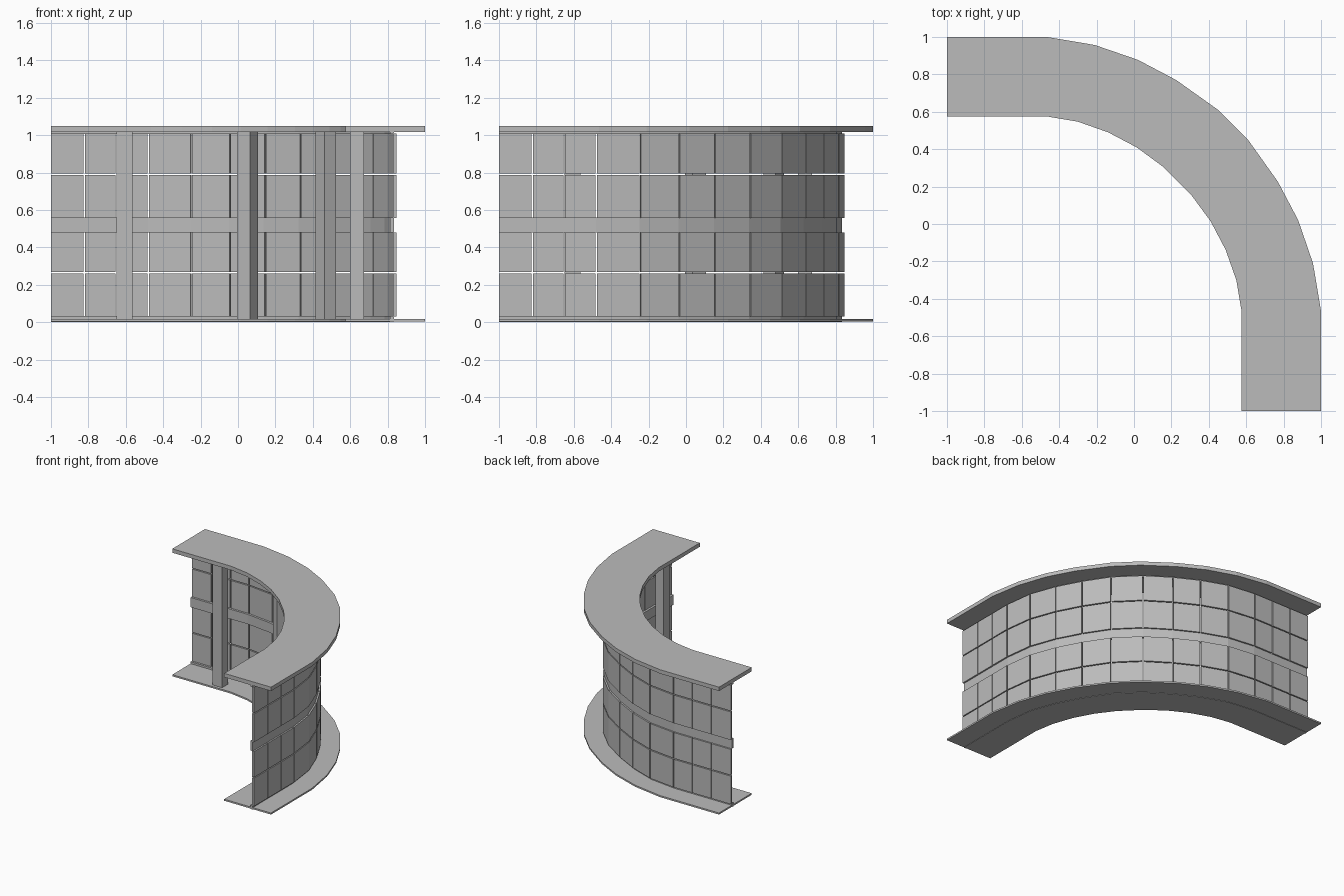
import bpy, bmesh
from math import radians
from mathutils import Vector, Matrix

if "Cube" in bpy.data.objects:
    bpy.data.objects.remove(bpy.data.objects["Cube"])

grey = bpy.data.materials.new("warm_grey")
grey.use_nodes = True
grey.diffuse_color = (0.5, 0.5, 0.5, 1)
grey.node_tree.nodes["Principled BSDF"].inputs["Base Color"].default_value = (0.5, 0.5, 0.5, 1)


def add_object(name, bm):
    bmesh.ops.recalc_face_normals(bm, faces=bm.faces)
    mesh = bpy.data.meshes.new(name)
    bm.to_mesh(mesh)
    bm.free()
    mesh.materials.append(grey)
    obj = bpy.data.objects.new(name, mesh)
    bpy.context.collection.objects.link(obj)
    return obj


def mirrored(half):
    # The plan is symmetrical about the diagonal x = y
    return [Vector(p) for p in half] + [Vector((y, x)) for x, y in reversed(half)]


def offset(path, d):
    # Move a plan line inward by d with mitred corners
    result = []
    for i, p in enumerate(path):
        a = (p - path[i - 1]).normalized() if i else (path[1] - p).normalized()
        b = (path[i + 1] - p).normalized() if i < len(path) - 1 else a
        na, nb = Vector((a.y, -a.x)), Vector((b.y, -b.x))
        n = (na + nb).normalized()
        result.append(p + n * d / n.dot(na))
    return result


def strip(bm, outer, inner, z0, z1):
    # Solid ribbon between two plan lines
    rings = [[bm.verts.new((p.x, p.y, z)) for p, z in
              ((o, z0), (o, z1), (i, z1), (i, z0))] for o, i in zip(outer, inner)]
    for r, s in zip(rings, rings[1:]):
        for k in range(4):
            j = (k + 1) % 4
            bm.faces.new((r[k], r[j], s[j], s[k]))
    bm.faces.new(rings[0])
    bm.faces.new(rings[-1][::-1])


slab_outer = mirrored([(-1, 1), (-0.465, 1), (-0.21, 0.957), (0.02, 0.878),
                       (0.225, 0.77), (0.45, 0.61)])
slab_inner = mirrored([(-1, 0.575), (-0.465, 0.575), (-0.30, 0.547), (-0.138, 0.49),
                       (0.014, 0.41), (0.157, 0.307 - 0.005)])
# The inner curve's middle facet mirrors about the diagonal
slab_inner[5], slab_inner[6] = Vector((0.157, 0.305)), Vector((0.305, 0.157))
wall = mirrored([(-1, 0.847), (-0.823, 0.847), (-0.65, 0.847), (-0.48, 0.847), (-0.245, 0.817),
                 (-0.035, 0.74), (0.155, 0.64), (0.345, 0.515)])

# Floor and roof slabs
for name, z0, z1 in (("floor_slab", 0.003, 0.016), ("roof_slab", 1.018, 1.05)):
    bm = bmesh.new()
    strip(bm, slab_outer, slab_inner, z0, z1)
    add_object(name, bm)

# Horizontal rails of the wall
rail_outer, rail_inner = offset(wall, 0.013), offset(wall, 0.035)
for name, z0, z1 in (("bottom_rail", 0, 0.032), ("middle_rail", 0.48, 0.56),
                     ("top_rail", 1.005, 1.03)):
    bm = bmesh.new()
    strip(bm, rail_outer, rail_inner, z0, z1)
    add_object(name, bm)

# Wall panels with narrow joints
panel_inner = offset(wall, 0.018)
joint = 0.004
for name, z0, z1 in (("lower_panels", 0.03, 0.48), ("upper_panels", 0.557, 1.008)):
    bm = bmesh.new()
    mid = z0 + (z1 - z0) * 0.52
    for a, b, c, d in zip(wall, wall[1:], panel_inner, panel_inner[1:]):
        step = (b - a).normalized() * joint
        first = step if a != wall[0] else step * 0
        last = step if b != wall[-1] else step * 0
        for low, high in ((z0, mid - joint), (mid + joint, z1)):
            strip(bm, [a + first, b - last], [c + first, d - last], low, high)
    add_object(name, bm)

# Columns beside the inner edge
for name, x, y, turn in (("left_arm_column", -0.607, 0.637, 0), ("left_curve_column", 0.05, 0.47, -33),
                         ("right_curve_column", 0.47, 0.05, -57), ("right_arm_column", 0.637, -0.607, -90)):
    bm = bmesh.new()
    bmesh.ops.create_cube(bm, size=1, matrix=Matrix.Translation((x, y, 0.515))
                          @ Matrix.Rotation(radians(turn), 4, "Z")
                          @ Matrix.Diagonal((0.085, 0.075, 1.01, 1)))
    add_object(name, bm)
